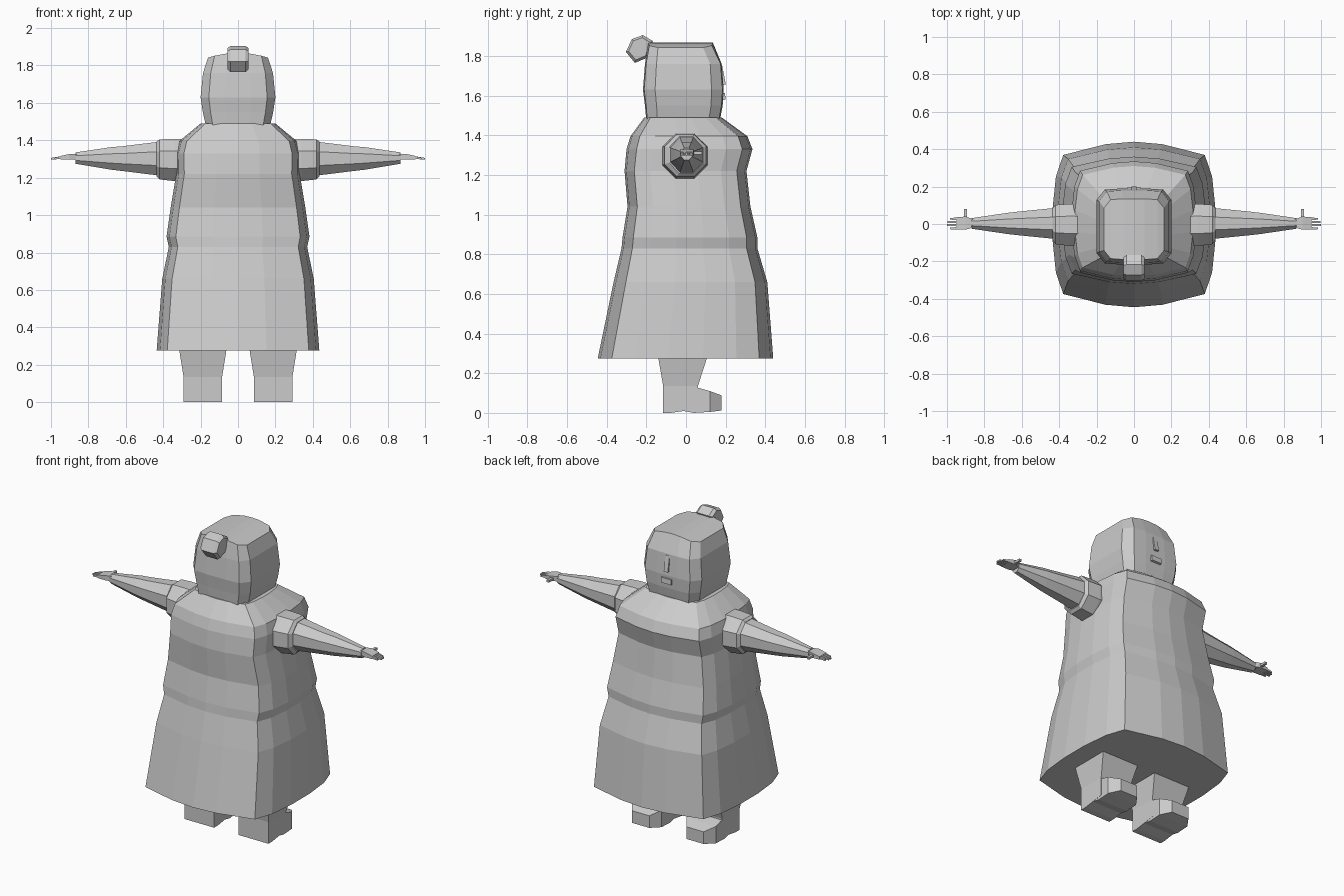
import bpy, bmesh, math
from mathutils import Vector

if "Cube" in bpy.data.objects:
    bpy.data.objects.remove(bpy.data.objects["Cube"])

grey = bpy.data.materials.new("light_grey")
grey.diffuse_color = (0.6, 0.6, 0.6, 1)
grey.use_nodes = True
grey.node_tree.nodes["Principled BSDF"].inputs["Base Color"].default_value = grey.diffuse_color


def make(name, rings, cap="fan", mirror=False):
    """Loft a closed skin through equal-length rings of points."""
    bm = bmesh.new()
    vs = [[bm.verts.new(p) for p in r] for r in rings]
    n = len(rings[0])
    for a, b in zip(vs, vs[1:]):
        for i in range(n):
            j = (i + 1) % n
            bm.faces.new((a[i], a[j], b[j], b[i]))
    bm.faces.new(vs[0])
    if cap == "strips":  # crowned cap: strips joining front and back points
        r = vs[-1]
        h = n // 2
        for i in range(h):
            q = [r[i], r[i + 1], r[(n - i - 1 + h) % n], r[(n - i + h) % n]]
            q = [r[k] for k in dict.fromkeys((i, i + 1, n - i - 1, (n - i) % n))]
            if len(q) > 2:
                bm.faces.new(q)
    else:
        bm.faces.new(vs[-1])
    bmesh.ops.recalc_face_normals(bm, faces=bm.faces)
    me = bpy.data.meshes.new(name)
    bm.to_mesh(me)
    bm.free()
    ob = bpy.data.objects.new(name, me)
    bpy.context.collection.objects.link(ob)
    me.materials.append(grey)
    if mirror:
        m = ob.modifiers.new("mirror", "MIRROR")
        m.use_axis = (True, False, False)
    return ob


# Bowed square outline, starting at +x and going round
COAT = [(1, 0.2), (0.96, 0.58), (0.87, 0.84), (0.35, 0.97), (0, 1)]
HEAD = [(1, 0.2), (1, 0.7), (0.78, 0.97), (0.35, 1), (0, 1)]


def outline(quarter):
    left = [(-x, y) for x, y in quarter[-2::-1]]
    top = quarter + left
    return [(1, 0)] + top + [(-1, 0)] + [(x, -y) for x, y in top[::-1]]


def section(quarter, z, hx, y0, y1, crown=0):
    c, h = (y0 + y1) / 2, (y1 - y0) / 2
    return [(x * hx, c + y * h, z - crown * x * x) for x, y in outline(quarter)]


# Long coat
make("coat", [section(COAT, *s) for s in (
    (0.275, 0.435, -0.445, 0.44), (0.66, 0.405, -0.365, 0.41),
    (0.83, 0.37, -0.325, 0.36), (0.885, 0.382, -0.32, 0.36),
    (1.04, 0.36, -0.295, 0.325), (1.22, 0.33, -0.31, 0.305),
    (1.33, 0.332, -0.30, 0.335), (1.395, 0.315, -0.28, 0.31),
    (1.49, 0.20, -0.21, 0.18))])

# Head
make("head", [section(HEAD, *s) for s in (
    (1.47, 0.17, -0.20, 0.17), (1.55, 0.188, -0.207, 0.185),
    (1.63, 0.20, -0.217, 0.19), (1.76, 0.187, -0.207, 0.18),
    (1.868, 0.16, -0.19, 0.135, 0.026))], cap="strips")


def side_loft(name, prof, steps, mirror=False):
    """Sweep a y-z profile along x; steps are (x, scale)."""
    cy = sum(p[0] for p in prof) / len(prof)
    cz = sum(p[1] for p in prof) / len(prof)
    return make(name, [[(x, cy + (y - cy) * s, cz + (z - cz) * s) for y, z in prof]
                       for x, s in steps], mirror=mirror)


# Hair bun
side_loft("hair_bun", [(-0.303, 1.82), (-0.273, 1.885), (-0.217, 1.905),
                       (-0.167, 1.875), (-0.197, 1.79), (-0.258, 1.765)],
          [(-0.057, 0.8), (-0.04, 1), (0.04, 1), (0.057, 0.8)])

# Nose and mouth
side_loft("nose", [(0.16, 1.75), (0.183, 1.75), (0.201, 1.655), (0.16, 1.655)],
          [(-0.014, 1), (0.014, 1)])
side_loft("mouth", [(0.16, 1.615), (0.197, 1.612), (0.199, 1.58), (0.16, 1.57)],
          [(-0.035, 1), (0.035, 1)])


def tube(name, steps, sides=8):
    """Arm pieces along x; steps are (x, y, z, ry, rz)."""
    k = 1 / math.cos(math.pi / sides)
    ang = [(i + 0.5) * math.tau / sides for i in range(sides)]
    return make(name, [[(x, y + ry * k * math.cos(a), z + rz * k * math.sin(a))
                        for a in ang] for x, y, z, ry, rz in steps], mirror=True)


# Sleeve cuffs, arms, hands
tube("sleeve", [(0.25, -0.005, 1.295, 0.11, 0.11), (0.34, -0.005, 1.295, 0.113, 0.113),
                (0.42, -0.003, 1.298, 0.105, 0.107), (0.435, 0, 1.30, 0.085, 0.093)])
tube("arm", [(0.40, 0.003, 1.302, 0.085, 0.093), (0.62, 0.003, 1.302, 0.063, 0.066),
             (0.68, 0.003, 1.303, 0.056, 0.06), (0.87, 0.003, 1.305, 0.028, 0.03)])
tube("hand", [(0.86, 0.003, 1.312, 0.022, 0.015), (0.90, 0.005, 1.312, 0.035, 0.015),
              (0.95, 0.003, 1.307, 0.033, 0.009)], 4)
for i in range(4):
    y = -0.023 + i * 0.017
    tip = (0.985, 1.0, 0.998, 0.985)[i]
    tube("finger", [(0.94, y, 1.308, 0.006, 0.008), (tip, y, 1.302, 0.005, 0.004)], 4)
# Thumb points forward
make("thumb", [[(0.90 + a * 0.008, y, 1.31 + b * 0.007)
                for a, b in ((-1, -1), (1, -1), (1, 1), (-1, 1))]
               for y in (0.02, 0.08)], mirror=True)

# Legs with shoes: horizontal slices (z, half width, back y, front y)
CX = 0.188
make("leg", [[(CX + sx * hw, y, z) for sx, y in ((-1, y0), (1, y0), (1, y1), (-1, y1))]
             for z, hw, y0, y1 in ((0.0, 0.103, -0.115, -0.078), (0.02, 0.103, -0.115, 0.06),
                                   (0.135, 0.103, -0.115, 0.06),
                                   (0.29, 0.128, -0.142, 0.11))], mirror=True)
make("shoe_toe", [[(CX - hw, y, z0), (CX + hw, y, z0), (CX + hw, y, z1), (CX - hw, y, z1)]
                  for y, hw, z0, z1 in ((-0.07, 0.1, 0.02, 0.11), (0.04, 0.102, 0.0, 0.133),
                                        (0.12, 0.102, 0.005, 0.11),
                                        (0.18, 0.06, 0.012, 0.088))], mirror=True)
